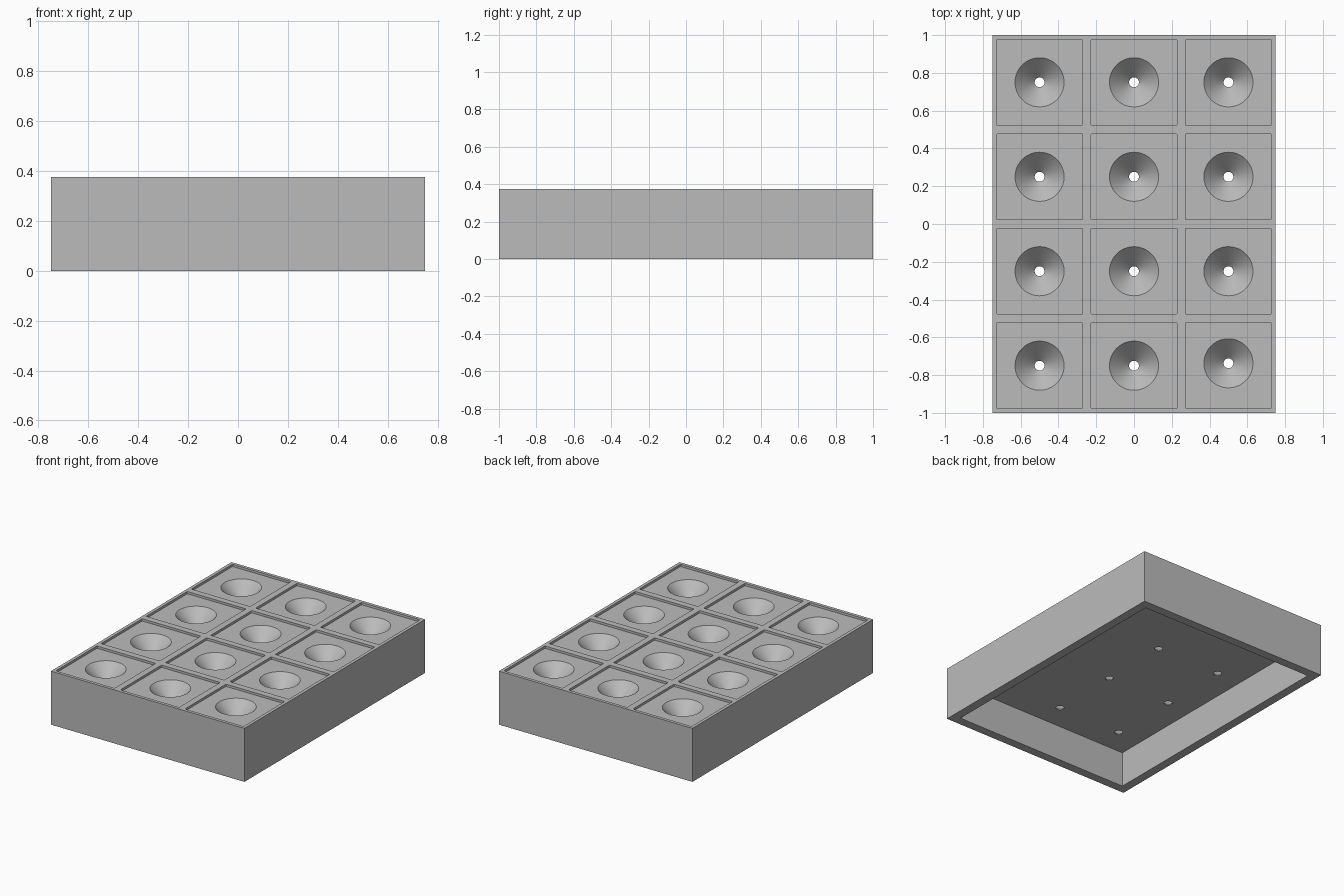
import bpy, bmesh, math
from mathutils import Matrix, Vector

default = bpy.data.objects.get("Cube")
if default:
    bpy.data.objects.remove(default, do_unlink=True)

WIDTH, LENGTH, HEIGHT = 1.5, 2.0, 0.375
RIM = 0.0625                    # wall thickness of the hollow underside
CEILING = 0.25                  # underside of the top plate
POCKET, POCKET_DEPTH = 0.455, 0.016
FLOOR = HEIGHT - POCKET_DEPTH
FUNNEL_R, HOLE_R = 0.13, 0.026

grey = bpy.data.materials.new("Light grey")
grey.use_nodes = True
colour = (0.5, 0.5, 0.5, 1)
grey.diffuse_color = colour
grey.node_tree.nodes["Principled BSDF"].inputs["Base Color"].default_value = colour


def make_object(name, bm):
    bmesh.ops.recalc_face_normals(bm, faces=bm.faces)
    mesh = bpy.data.meshes.new(name)
    bm.to_mesh(mesh)
    bm.free()
    mesh.materials.append(grey)
    obj = bpy.data.objects.new(name, mesh)
    bpy.context.collection.objects.link(obj)
    return obj


def add_box(bm, size, centre, corner=0):
    matrix = Matrix.Translation(centre) @ Matrix.Diagonal((*size, 1))
    verts = bmesh.ops.create_cube(bm, size=1, matrix=matrix)["verts"]
    if corner:
        edges = {e for v in verts for e in v.link_edges}
        upright = [e for e in edges
                   if abs(e.verts[0].co.z - e.verts[1].co.z) > size[2] / 2]
        bmesh.ops.bevel(bm, geom=upright, offset=corner, segments=3,
                        profile=0.5, affect='EDGES')


def add_funnel(bm, x, y, sides=64):
    # 45 degree cone running into a short straight drain hole
    lift = 0.03
    neck = FLOOR - (FUNNEL_R - HOLE_R)
    profile = [(FUNNEL_R + lift, FLOOR + lift), (HOLE_R, neck), (HOLE_R, CEILING - 0.05)]
    rings = []
    for r, z in profile:
        angles = [math.tau * i / sides for i in range(sides)]
        rings.append([bm.verts.new((x + r * math.cos(a), y + r * math.sin(a), z))
                      for a in angles])
    for top, low in zip(rings, rings[1:]):
        for i in range(sides):
            j = (i + 1) % sides
            bm.faces.new((top[i], top[j], low[j], low[i]))
    bm.faces.new(rings[0])
    bm.faces.new(rings[-1])


def cut(obj, name, bm):
    cutter = make_object(name, bm)
    cutter.hide_render = True
    mod = obj.modifiers.new(name, 'BOOLEAN')
    mod.operation, mod.solver, mod.object = 'DIFFERENCE', 'EXACT', cutter
    bpy.context.view_layer.objects.active = obj
    bpy.ops.object.modifier_apply(modifier=mod.name)
    bpy.data.objects.remove(cutter, do_unlink=True)


# Tray block
bm = bmesh.new()
add_box(bm, (WIDTH, LENGTH, HEIGHT), Vector((0, 0, HEIGHT / 2)))
tray = make_object("tray", bm)

# Hollow underside
bm = bmesh.new()
add_box(bm, (WIDTH - 2 * RIM, LENGTH - 2 * RIM, 2 * CEILING), Vector((0, 0, 0)))
cut(tray, "underside_cutter", bm)

# Grid of shallow square pockets, each with a funnel
pockets, funnels = bmesh.new(), bmesh.new()
for col in range(3):
    for row in range(4):
        x, y = (col - 1) * 0.5, (row - 1.5) * 0.5
        add_box(pockets, (POCKET, POCKET, 2 * POCKET_DEPTH),
                Vector((x, y, HEIGHT)), corner=0.006)
        # the front left funnel sits slightly off centre
        shift = 0.0125 if (col, row) == (2, 0) else 0
        add_funnel(funnels, x, y + shift)
cut(tray, "pocket_cutter", pockets)
cut(tray, "funnel_cutter", funnels)

# Smooth funnels, crisp edges
for other in bpy.context.selected_objects:
    other.select_set(False)
tray.select_set(True)
bpy.context.view_layer.objects.active = tray
bpy.ops.object.shade_smooth_by_angle(angle=math.radians(30))
